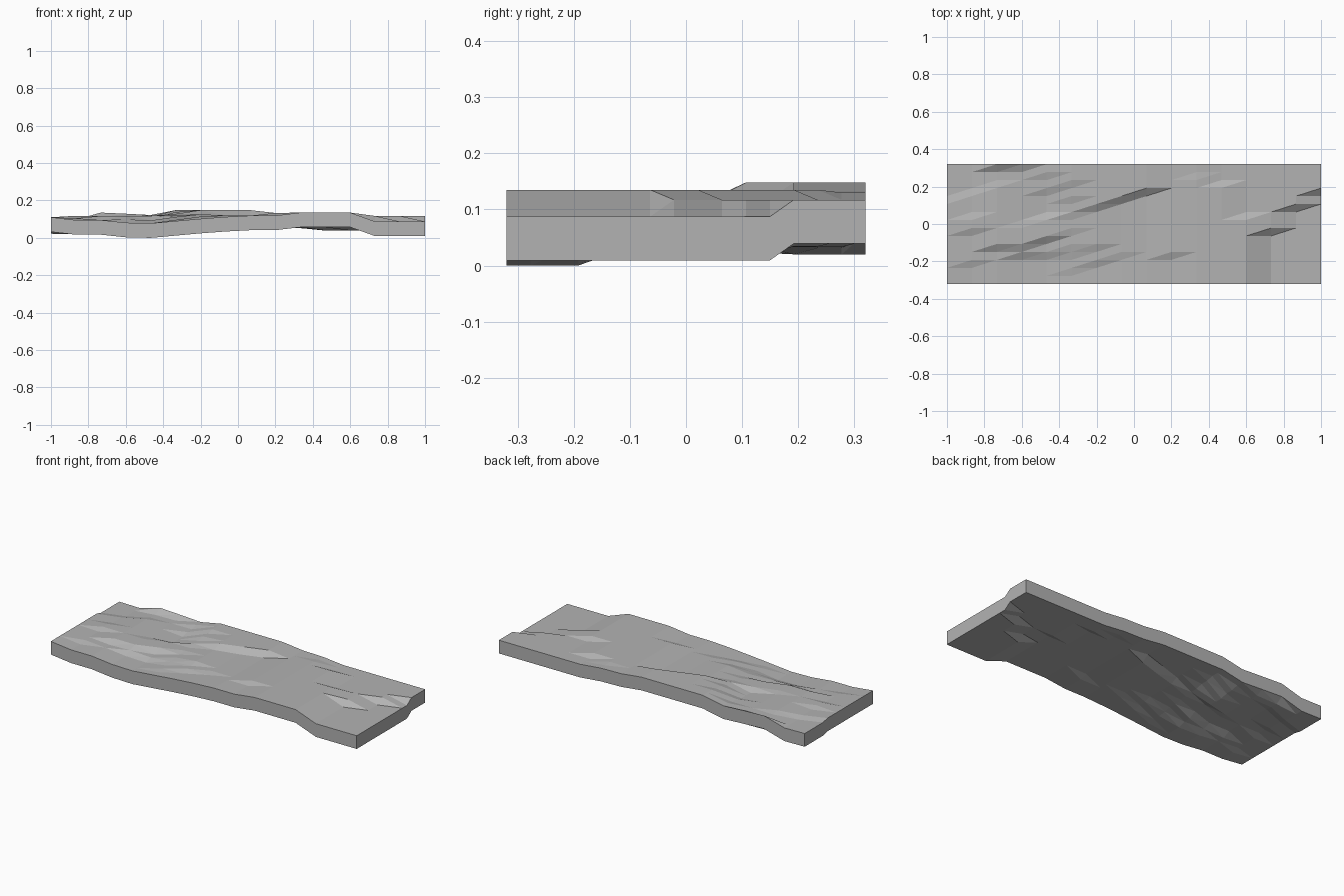
import bpy, bmesh

cube = bpy.data.objects.get("Cube")
if cube:
    bpy.data.objects.remove(cube, do_unlink=True)

N = 15             # cells along each side
LENGTH, WIDTH, THICK = 2.0, 0.64, 0.078

# Per column, left to right: front height, then {row: height change}
columns = [
    (.110, {11: -.01}),
    (.095, {3: .01, 7: .013, 9: -.01, 12: -.01}),
    (.095, {5: .022, 13: -.008, 15: .026}),
    (.081, {4: .018, 5: .018, 8: -.006, 15: .018}),
    (.078, {4: .015, 6: .025, 9: -.018, 12: .012, 14: .01}),
    (.090, {2: .006, 4: .008, 5: .008, 7: .008, 9: .008, 11: .01, 13: .01}),
    (.102, {3: .012, 5: .012, 10: .022}),
    (.112, {4: .008, 11: .028}),
    (.119, {12: .029}),
    (.119, {4: .014}),
    (.135, {14: -.005}),
    (.135, {13: -.018}),
    (.135, {9: -.018}),
    (.087, {7: .03}),
    (.087, {10: .03}),
    (.087, {12: .03}),
]


def heights(column):
    z, steps = column
    result = []
    for row in range(N + 1):
        z += steps.get(row, 0)
        result.append(z)
    return result


stone = bpy.data.materials.new("stone_grey")
stone.use_nodes = True
grey = (0.45, 0.45, 0.45, 1)
stone.diffuse_color = grey
stone.node_tree.nodes["Principled BSDF"].inputs["Base Color"].default_value = grey

# Upper and lower sheets of points
bm = bmesh.new()
upper, lower = [], []
for i, column in enumerate(columns):
    x = LENGTH * (i / N - 0.5)
    row_z = heights(column)
    ys = [WIDTH * (j / N - 0.5) for j in range(N + 1)]
    upper.append([bm.verts.new((x, y, z)) for y, z in zip(ys, row_z)])
    lower.append([bm.verts.new((x, y, z - THICK)) for y, z in zip(ys, row_z)])

# Each cell is split along the same diagonal
for sheet in (upper, lower):
    for i in range(N):
        for j in range(N):
            a, b = sheet[i][j], sheet[i + 1][j]
            c, d = sheet[i + 1][j + 1], sheet[i][j + 1]
            bm.faces.new((a, b, c))
            bm.faces.new((a, c, d))

# Rim walls
for k in range(N):
    for e in (0, N):
        bm.faces.new((upper[k][e], upper[k + 1][e], lower[k + 1][e], lower[k][e]))
        bm.faces.new((upper[e][k], upper[e][k + 1], lower[e][k + 1], lower[e][k]))

bmesh.ops.recalc_face_normals(bm, faces=bm.faces)
mesh = bpy.data.meshes.new("stone_slab")
bm.to_mesh(mesh)
bm.free()
mesh.materials.append(stone)
slab = bpy.data.objects.new("stone_slab", mesh)
bpy.context.collection.objects.link(slab)
